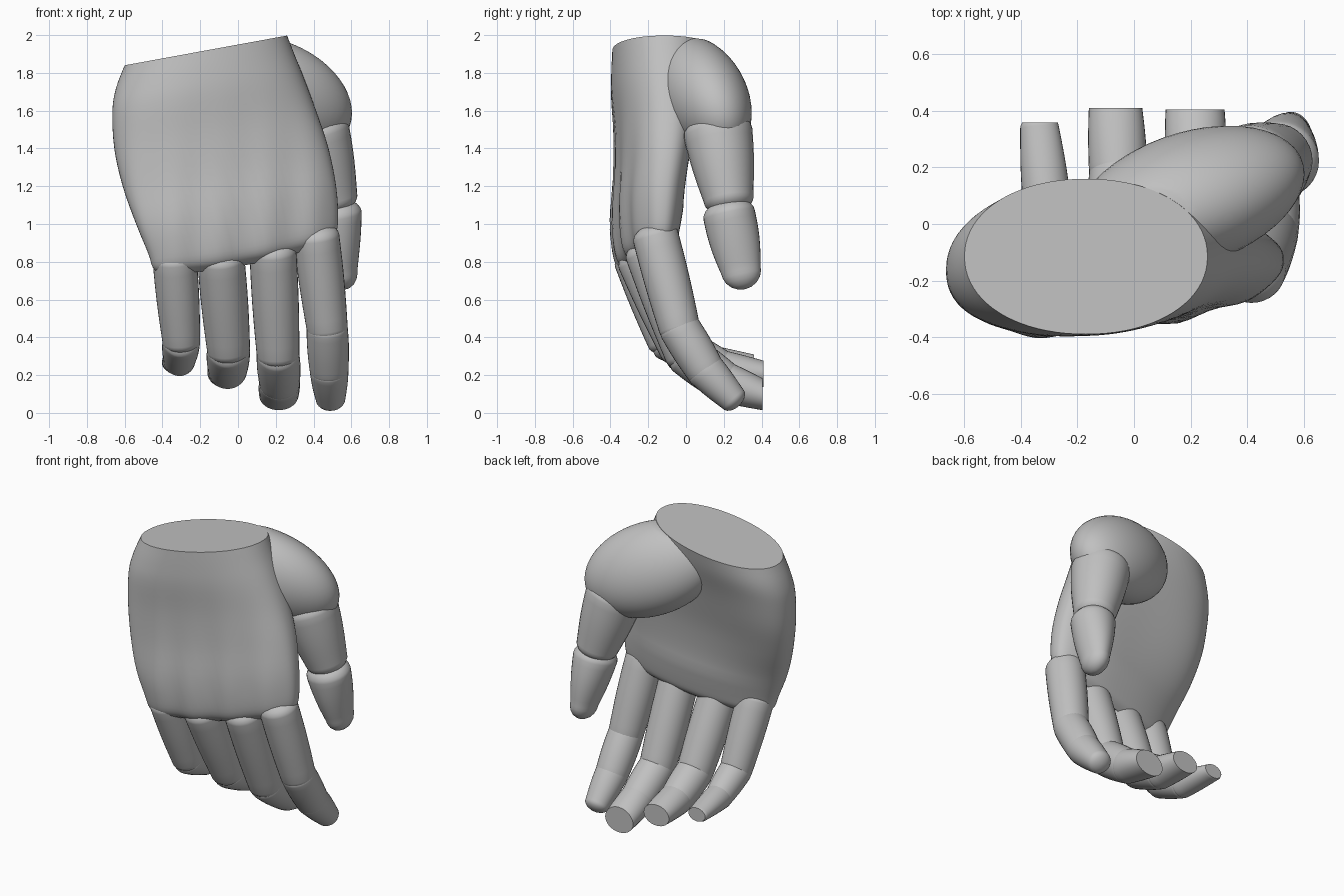
import bpy, bmesh, math
from mathutils import Vector, Matrix

old = bpy.data.objects.get("Cube")
if old:
    bpy.data.objects.remove(old, do_unlink=True)

grey = bpy.data.materials.new("plain_grey")
grey.use_nodes = True
color = (0.53, 0.53, 0.53, 1)
grey.diffuse_color = color
grey.node_tree.nodes["Principled BSDF"].inputs["Base Color"].default_value = color

SHEAR = 0.183     # slope of the wrist cut and the knuckle line
WRIST = 1.95


def finish(name, bm, cut=None):
    """Trim with an optional plane, then make a smooth object."""
    if cut:
        point, normal = cut
        bmesh.ops.bisect_plane(bm, geom=bm.verts[:] + bm.edges[:] + bm.faces[:],
                               plane_co=point, plane_no=normal, clear_outer=True)
        bmesh.ops.holes_fill(bm, edges=[e for e in bm.edges if e.is_boundary], sides=0)
    bmesh.ops.recalc_face_normals(bm, faces=bm.faces[:])
    mesh = bpy.data.meshes.new(name)
    bm.to_mesh(mesh)
    bm.free()
    mesh.materials.append(grey)
    obj = bpy.data.objects.new(name, mesh)
    bpy.context.collection.objects.link(obj)
    bpy.ops.object.select_all(action='DESELECT')
    obj.select_set(True)
    bpy.context.view_layer.objects.active = obj
    bpy.ops.object.shade_smooth_by_angle(angle=math.radians(40))


def loft(rings):
    """Skin a list of equal closed rings and cap both ends."""
    bm = bmesh.new()
    rows = [[bm.verts.new(p) for p in ring] for ring in rings]
    n = len(rows[0])
    for a, b in zip(rows, rows[1:]):
        for i in range(n):
            j = (i + 1) % n
            bm.faces.new((a[i], a[j], b[j], b[i]))
    bm.faces.new(rows[0][::-1])
    bm.faces.new(rows[-1])
    return bm


def segment(name, a, b, ra, rb, dome=0.6, flat=1, cut=None):
    """Tapered, slightly swollen segment with round ends; flat is the far depth to width ratio."""
    a, b = Vector(a), Vector(b)
    axis = (b - a).normalized()
    side = (Vector((1, 0, 0)) - axis * axis.x).normalized()
    depth = axis.cross(side)
    profile = []
    angles = [math.radians(v) for v in (4, 20, 40, 60, 78)]
    for t in angles:
        profile.append((a - axis * ra * 0.6 * math.cos(t), ra * math.sin(t), 1))
    for k in range(9):
        t = k / 8
        r = (ra + (rb - ra) * t) * (1 + 0.04 * math.sin(math.pi * t))
        profile.append((a.lerp(b, t), r, 1 + (flat - 1) * t))
    for t in reversed(angles):
        profile.append((b + axis * rb * dome * math.cos(t), rb * math.sin(t), flat))
    turns = [math.tau * i / 32 for i in range(32)]
    rings = [[c + (side * math.cos(t) + depth * math.sin(t) * f) * r for t in turns]
             for c, r, f in profile]
    finish(name, loft(rings), cut)


def spline(values, t):
    """Catmull-Rom sample through rows of numbers."""
    i = min(int(t), len(values) - 2)
    f = t - i
    p = [values[max(0, min(len(values) - 1, i + k))] for k in (-1, 0, 1, 2)]
    return [0.5 * (2 * q1 + (q2 - q0) * f + (2 * q0 - 5 * q1 + 4 * q2 - q3) * f * f
                   + (3 * q1 - q0 - 3 * q2 + q3) * f ** 3)
            for q0, q1, q2, q3 in zip(*p)]


# Palm: height, left x, right x, centre y, half thickness, sideways tilt
sections = [
    (1.95, -0.60, 0.26, -0.115, 0.275, 0.00),
    (1.84, -0.645, 0.30, -0.115, 0.275, 0.03),
    (1.72, -0.665, 0.345, -0.12, 0.265, 0.06),
    (1.52, -0.655, 0.415, -0.13, 0.235, 0.09),
    (1.31, -0.61, 0.48, -0.16, 0.20, 0.12),
    (1.10, -0.54, 0.52, -0.20, 0.17, 0.15),
    (0.93, -0.475, 0.53, -0.215, 0.145, 0.16),
    (0.85, -0.45, 0.515, -0.215, 0.12, 0.16),
    (0.81, -0.41, 0.47, -0.21, 0.07, 0.16),
]
rings = []
steps = 4 * (len(sections) - 1)
for s in range(steps + 1):
    h, xl, xr, yc, thick, tilt = spline(sections, s / 4)
    low = min(1, max(0, (WRIST - h) / 0.9))
    power = 2 / (2.1 + 0.35 * low)
    ring = []
    for i in range(80):
        t = math.tau * i / 80
        c, d = math.cos(t), math.sin(t)
        u = math.copysign(abs(c) ** power, c)
        v = math.copysign(abs(d) ** power, d)
        x = (xl + xr) / 2 + u * (xr - xl) / 2
        y = yc + tilt * x + v * thick
        if v > 0:   # hollow of the palm
            y -= 0.06 * v * math.sin(math.pi * low) * (1 - u * u)
        else:       # knuckle ridges on the back of the hand
            y += 0.010 * low * low * v * math.cos(math.tau * (x + 0.34) / 0.25)
        z = h + SHEAR * x - 0.035 * low ** 4 * (1 - u * u)
        ring.append((x, y, z))
    rings.append(ring)
finish("palm", loft(rings))

# Fleshy thumb base, trimmed by the wrist cut
bm = bmesh.new()
place = Matrix.Translation((0.195, 0.088, 1.68))
for angle, axis in ((12, 'Z'), (18, 'X'), (25, 'Y')):
    place = place @ Matrix.Rotation(math.radians(angle), 4, axis)
bmesh.ops.create_uvsphere(bm, u_segments=48, v_segments=28, radius=1,
                          matrix=place @ Matrix.Diagonal((0.445, 0.228, 0.29, 1)))
finish("thumb_base", bm, ((0, 0, WRIST - 0.003), (-SHEAR, 0, 1)))

# Thumb
segment("thumb_lower", (0.41, 0.17, 1.48), (0.503, 0.226, 1.13), 0.183, 0.132)
segment("thumb_tip", (0.518, 0.228, 1.05), (0.555, 0.292, 0.75), 0.138, 0.078,
        dome=1.25, flat=1.35)

# Fingers: three joints, an end point, radii, tip flatness and depth of the cut end
fingers = {
    "index": ([(0.415, -0.16, 0.93), (0.472, -0.035, 0.45), (0.482, 0.10, 0.23),
               (0.49, 0.25, 0.072)], (0.122, 0.109, 0.103, 0.078), 0.95, None),
    "middle": ([(0.185, -0.20, 0.85), (0.212, 0.0, 0.31), (0.22, 0.20, 0.165),
                (0.215, 0.46, 0.075)], (0.124, 0.113, 0.108, 0.10), 0.7, 0.405),
    "ring": ([(-0.09, -0.24, 0.81), (-0.05, -0.025, 0.335), (-0.055, 0.18, 0.23),
              (-0.068, 0.46, 0.20)], (0.125, 0.114, 0.104, 0.09), 0.68, 0.41),
    "little": ([(-0.335, -0.265, 0.81), (-0.30, -0.105, 0.38), (-0.31, 0.09, 0.28),
                (-0.335, 0.345, 0.263)], (0.117, 0.100, 0.085, 0.068), 0.72, 0.36),
}
for name, (joints, radii, flat, end) in fingers.items():
    for k, part in enumerate(("lower", "middle", "tip")):
        tip = part == "tip"
        cut = ((0, end, 0), (0, 1, 0)) if end and tip else None
        segment(f"{name}_finger_{part}", joints[k], joints[k + 1], radii[k], radii[k + 1],
                flat=flat if tip else 1, cut=cut)
